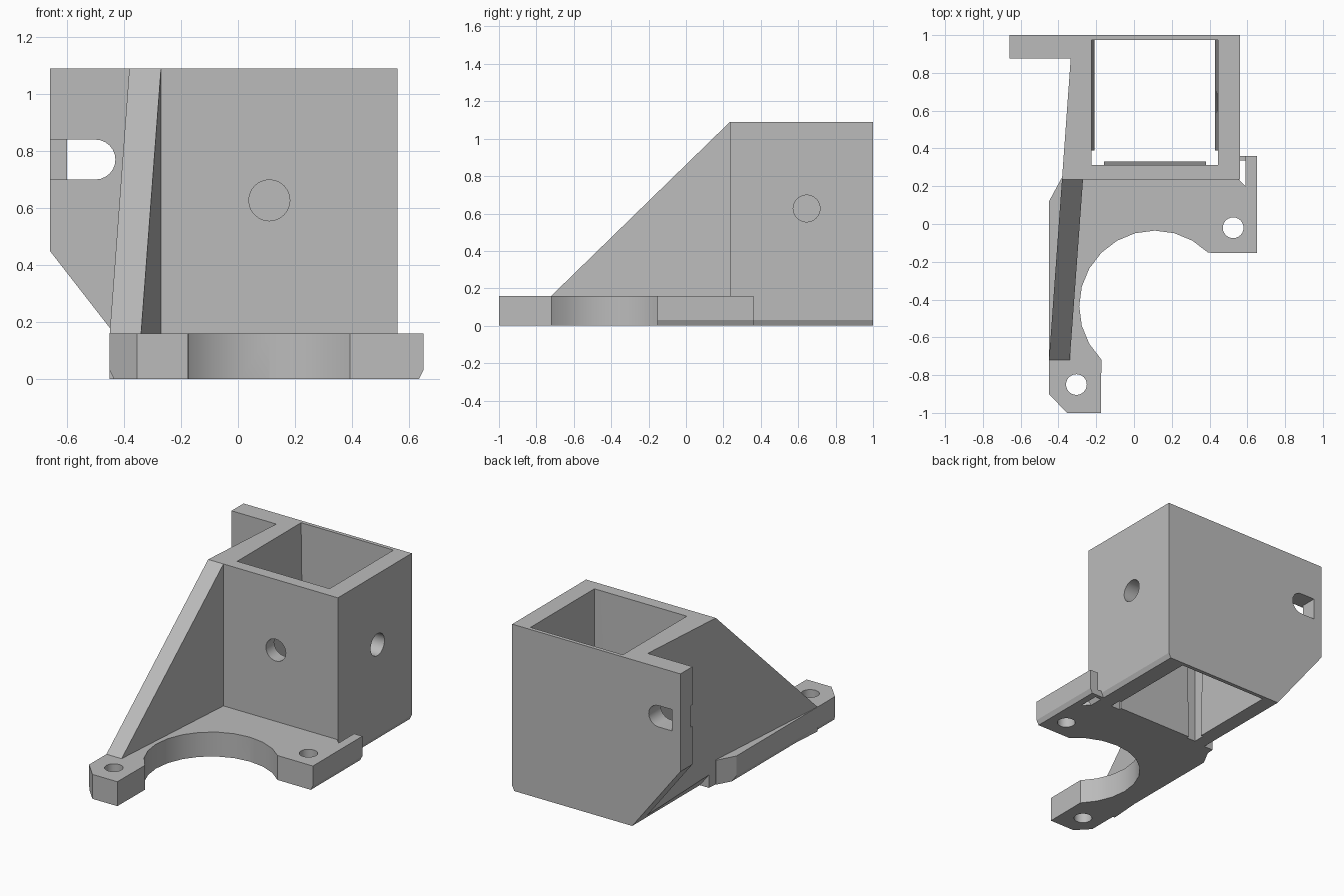
import bpy, bmesh
from math import cos, sin, pi, radians
from mathutils import Vector

if "Cube" in bpy.data.objects:
    bpy.data.objects.remove(bpy.data.objects["Cube"])

grey = bpy.data.materials.new("plain_grey")
grey.use_nodes = True
grey.diffuse_color = (0.5, 0.5, 0.5, 1)
grey.node_tree.nodes["Principled BSDF"].inputs["Base Color"].default_value = (0.5, 0.5, 0.5, 1)


def prism(name, points, axis, low, high):
    """Extrude a flat profile along x, y or z."""
    place = {"x": lambda a, b, t: (t, a, b),
             "y": lambda a, b, t: (a, t, b),
             "z": lambda a, b, t: (a, b, t)}[axis]
    bm = bmesh.new()
    face = bm.faces.new([bm.verts.new(place(a, b, low)) for a, b in points])
    grown = bmesh.ops.extrude_face_region(bm, geom=[face])["geom"]
    shift = Vector(place(0, 0, high - low))
    bmesh.ops.translate(bm, vec=shift, verts=[v for v in grown if isinstance(v, bmesh.types.BMVert)])
    bmesh.ops.recalc_face_normals(bm, faces=bm.faces)
    mesh = bpy.data.meshes.new(name)
    bm.to_mesh(mesh)
    bm.free()
    mesh.materials.append(grey)
    obj = bpy.data.objects.new(name, mesh)
    bpy.context.collection.objects.link(obj)
    return obj


def rect(a0, a1, b0, b1):
    return [(a0, b0), (a1, b0), (a1, b1), (a0, b1)]


def arc(a, b, r, start, end, steps):
    angles = [radians(start + (end - start) * i / steps) for i in range(steps + 1)]
    return [(a + r * cos(t), b + r * sin(t)) for t in angles]


def circle(a, b, r):
    return arc(a, b, r, 0, 345, 23)


def combine(target, tool, operation):
    mod = target.modifiers.new("combine", "BOOLEAN")
    mod.operation, mod.object, mod.solver = operation, tool, "EXACT"
    bpy.context.view_layer.objects.active = target
    bpy.ops.object.modifier_apply(modifier=mod.name)
    bpy.data.objects.remove(tool)


H, BASE, CH = 1.09, 0.16, 0.03

# Base plate with a half-round bite and a lip beside the box
outline = [(-0.45, 0.12), (-0.45, -0.9), (-0.355, -1), (-0.175, -1)]
outline += arc(0.11, -0.435, 0.4, 225, 45, 12)
outline += [(0.65, -0.153), (0.65, 0.36), (0.59, 0.36), (0.59, 0.2), (0.55, 0.24), (-0.385, 0.24)]
bracket = prism("mounting_bracket", outline, "z", 0, BASE)
combine(bracket, prism("chamfer_limit", [(-0.435, 0), (-0.45, CH), (-0.45, 0.3), (0.65, 0.3),
                                         (0.65, CH), (0.635, 0)], "y", -2, 2), "INTERSECT")
combine(bracket, prism("lip_bridge", rect(0.54, 0.6, 0.335, 0.36), "z", 0, 0.04), "UNION")

# Box housing with a chamfered lower edge
combine(bracket, prism("box", [(-0.27, 0), (0.545, 0), (0.56, CH), (0.56, H), (-0.27, H)],
                       "y", 0.235, 1), "UNION")

# Leaning side wall that runs forward as a gusset
wall = prism("side_wall", [(-0.45, -0.72), (-0.34, -0.72), (-0.27, 0.235), (-0.25, 0.96),
                           (-0.329, 0.96)], "z", 0, H)
combine(wall, prism("slope_limit", [(-0.72, 0), (-0.72, BASE), (0.235, H), (1, H), (1, 0)],
                    "x", -1, 1), "INTERSECT")
combine(wall, prism("wall_chamfer", [(-0.31, 0), (-0.435, BASE), (-0.6, BASE), (-0.6, -0.1),
                                     (-0.31, -0.1)], "y", 0.3, 1.2), "DIFFERENCE")
combine(bracket, wall, "UNION")

# Rear flange with a rounded slot and a shallow notch at its edge
flange = prism("flange", [(-0.31, 0), (-0.66, 0.45), (-0.66, H), (-0.25, H), (-0.25, 0)],
               "y", 0.875, 1)
slot = [(-0.6, 0.7)] + arc(-0.5, 0.77, 0.07, -90, 90, 12) + [(-0.6, 0.84)]
combine(flange, prism("slot", slot, "y", 0.5, 1.2), "DIFFERENCE")
combine(flange, prism("notch", rect(-0.7, -0.58, 0.7, 0.84), "y", 0.8, 0.895), "DIFFERENCE")
combine(bracket, flange, "UNION")

# Open shaft through the box
combine(bracket, prism("shaft", rect(-0.225, 0.445, 0.313, 0.975), "z", -1, 2), "DIFFERENCE")

# Thin tapered pads on the inner walls
for edge, inward in ((-0.225, 1), (0.445, -1)):
    taper = [(edge - 0.01 * inward, 0), (edge + 0.015 * inward, 0), (edge, H - 0.01),
             (edge - 0.01 * inward, H - 0.01)]
    combine(bracket, prism("side_pad", taper, "y", 0.39, 0.98), "UNION")
combine(bracket, prism("front_pad", [(0.303, 0), (0.33, 0), (0.313, H - 0.01), (0.303, H - 0.01)],
                       "x", -0.16, 0.38), "UNION")

# Round holes in the walls and in the base
combine(bracket, prism("front_hole", circle(0.11, 0.627, 0.072), "y", 0.1, 0.5), "DIFFERENCE")
combine(bracket, prism("side_hole", circle(0.645, 0.627, 0.072), "x", 0.3, 0.8), "DIFFERENCE")
for x, y in ((0.525, -0.02), (-0.305, -0.85)):
    combine(bracket, prism("screw_hole", circle(x, y, 0.055), "z", -0.5, 0.5), "DIFFERENCE")

# Smooth the round surfaces, keep edges crisp
bpy.ops.object.select_all(action="DESELECT")
bracket.select_set(True)
bpy.context.view_layer.objects.active = bracket
bpy.ops.object.shade_smooth_by_angle(angle=radians(25))
